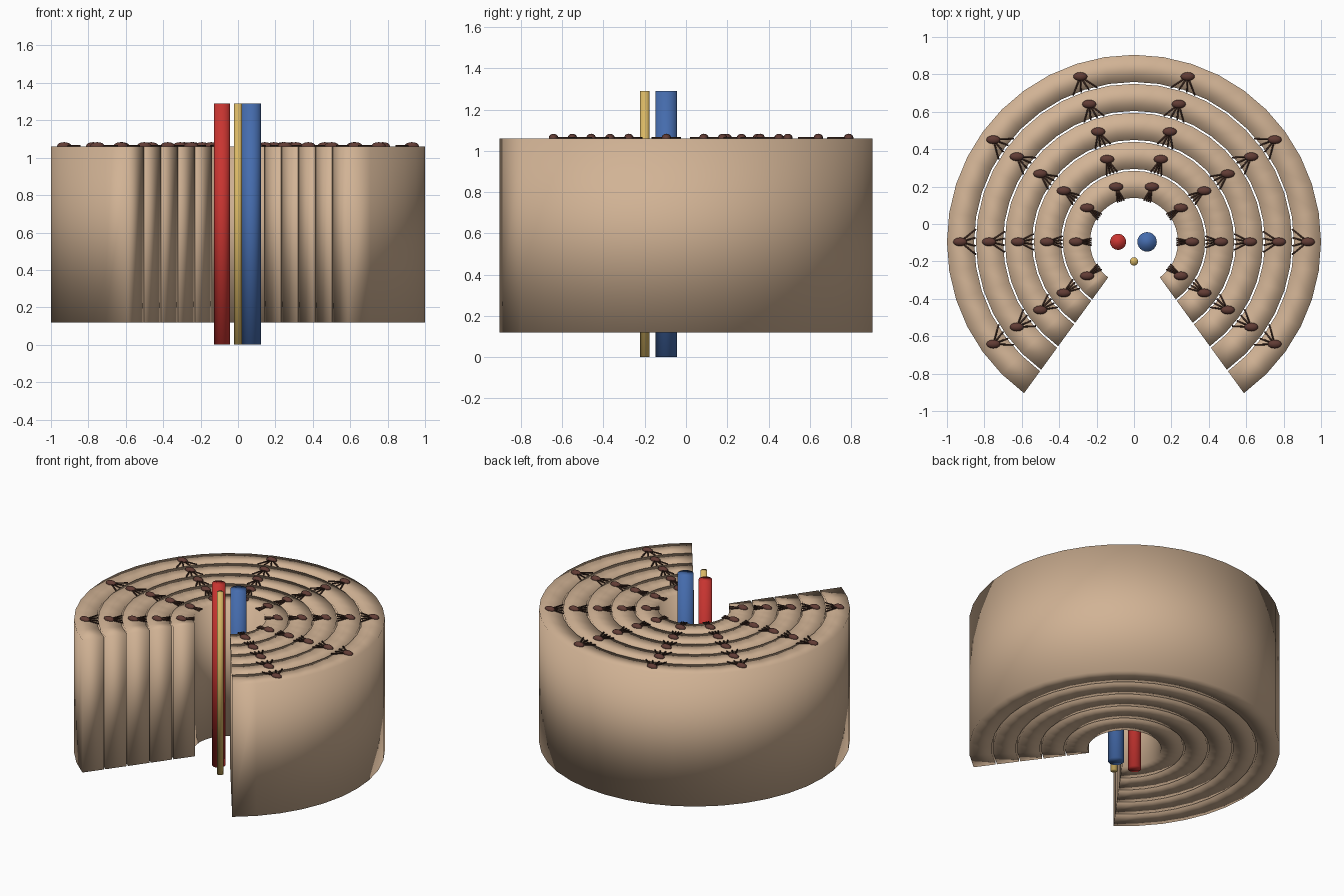
import bpy, bmesh, math
from mathutils import Vector, Matrix

if "Cube" in bpy.data.objects:
    bpy.data.objects.remove(bpy.data.objects["Cube"])

CY = -0.0955                 # centre of the rings in y
Z0, Z1 = 0.12, 1.06          # bone bottom and top
A0, A1 = -54, 234            # sector angles in degrees


def material(name, rgb):
    m = bpy.data.materials.new(name)
    m.diffuse_color = (*rgb, 1)
    m.use_nodes = True
    m.node_tree.nodes["Principled BSDF"].inputs["Base Color"].default_value = m.diffuse_color
    return m


BONE = material("bone tan", (0.64, 0.45, 0.30))
RED = material("artery red", (0.58, 0.035, 0.03))
BLUE = material("vein blue", (0.06, 0.15, 0.42))
YELLOW = material("nerve yellow", (0.70, 0.48, 0.13))
CELL = material("cell brown", (0.12, 0.045, 0.035))
FIBRE = material("fibre dark brown", (0.04, 0.018, 0.012))


def finish(name, bm, mat):
    bmesh.ops.recalc_face_normals(bm, faces=bm.faces)
    for f in bm.faces:
        f.smooth = True
    me = bpy.data.meshes.new(name)
    bm.to_mesh(me)
    bm.free()
    me.materials.append(mat)
    ob = bpy.data.objects.new(name, me)
    bpy.context.collection.objects.link(ob)
    return ob


def polar(r, deg, z):
    a = math.radians(deg)
    return Vector((r * math.cos(a), CY + r * math.sin(a), z))


def rod(bm, p, q, r, n):
    d = q - p
    rot = d.to_track_quat('Z', 'Y').to_matrix().to_4x4()
    bmesh.ops.create_cone(bm, cap_ends=True, segments=n, radius1=r, radius2=r,
                          depth=d.length, matrix=Matrix.Translation((p + q) / 2) @ rot)


# Bone layers: box-section open rings, softly shaded
def lamella(name, r_in, r_out, n):
    bm = bmesh.new()
    rows = []
    for i in range(n + 1):
        a = A0 + (A1 - A0) * i / n
        rows.append([bm.verts.new(polar(r, a, z)) for r, z in
                     ((r_in, Z0), (r_out, Z0), (r_out, Z1), (r_in, Z1))])
    for a, b in zip(rows, rows[1:]):
        for k in range(4):
            j = (k + 1) % 4
            bm.faces.new((a[k], a[j], b[j], b[k]))
    bm.faces.new(rows[0])
    bm.faces.new(rows[-1])
    finish(name, bm, BONE)


for i in range(5):
    r_in = 0.235 + 0.155 * i
    r_out = r_in + 0.145
    lamella(f"bone_layer_{i + 1}", r_in, r_out, 32)

    # Bone cells on top of the layer, with fibres reaching inward
    mid = (r_in + r_out) / 2 + 0.002
    cells, fibres = bmesh.new(), bmesh.new()
    for k in range(8):
        ang = -36 + 36 * k
        c = polar(mid, ang, Z1 + 0.003)
        bmesh.ops.create_uvsphere(cells, u_segments=12, v_segments=8, radius=1,
                                  matrix=Matrix.Translation(c) @ Matrix.Diagonal((0.038, 0.023, 0.02, 1)))
        for off in (-4.6, -1.5, 1.5, 4.6):
            rod(fibres, c, polar(mid - 0.083, ang + off, Z1 + 0.003), 0.005, 6)
    finish(f"bone_cells_{i + 1}", cells, CELL)
    finish(f"cell_fibres_{i + 1}", fibres, FIBRE)

# Vessels and nerve in the central canal
for name, x, y, r, mat in (("artery", -0.085, CY, 0.043, RED),
                           ("vein", 0.07, CY, 0.052, BLUE),
                           ("nerve", 0.0, -0.2, 0.022, YELLOW)):
    bm = bmesh.new()
    rod(bm, Vector((x, y, 0)), Vector((x, y, 1.29)), r, 24)
    finish(name, bm, mat)
